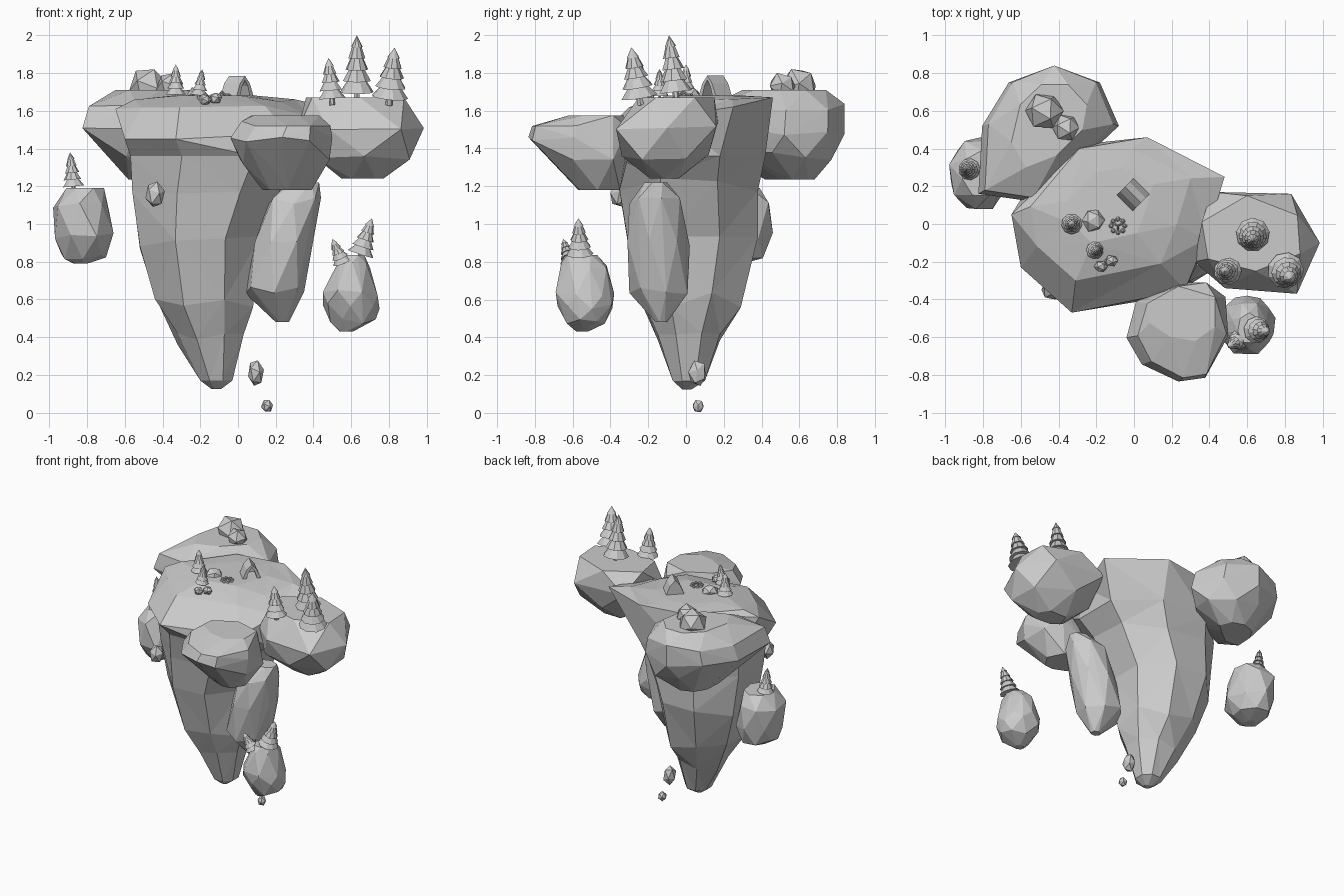
import bpy, bmesh, math, random
from mathutils import Matrix, Vector

random.seed(4)
cube = bpy.data.objects.get("Cube")
if cube:
    bpy.data.objects.remove(cube, do_unlink=True)

# One plain stone grey for everything
stone = bpy.data.materials.new("stone_grey")
stone.use_nodes = True
stone.diffuse_color = (0.6, 0.6, 0.6, 1)
shader = next(n for n in stone.node_tree.nodes if n.type == "BSDF_PRINCIPLED")
shader.inputs["Base Color"].default_value = stone.diffuse_color


def finish(name, bm):
    """Turn a bmesh into a flat shaded object."""
    bmesh.ops.recalc_face_normals(bm, faces=bm.faces)
    mesh = bpy.data.meshes.new(name)
    bm.to_mesh(mesh)
    bm.free()
    mesh.materials.append(stone)
    obj = bpy.data.objects.new(name, mesh)
    bpy.context.collection.objects.link(obj)
    return obj


def polygon(sides, turn):
    return [(math.cos(turn + math.tau * i / sides), math.sin(turn + math.tau * i / sides))
            for i in range(sides)]


def fit(outline, x0, x1, y0, y1):
    """Stretch a plan outline into a box."""
    xs, ys = zip(*outline)
    sx = (x1 - x0) / (max(xs) - min(xs))
    sy = (y1 - y0) / (max(ys) - min(ys))
    return [(x0 + (x - min(xs)) * sx, y0 + (y - min(ys)) * sy) for x, y in outline]


def rock(name, pattern, levels, outline=None):
    """Convex boulder; each level is z and a plan box, using corners (c) or mid-edges (m)."""
    corners = outline or polygon(7, 0.2)
    middles = [((a[0] + b[0]) / 2, (a[1] + b[1]) / 2)
               for a, b in zip(corners, corners[1:] + corners[:1])]
    bm = bmesh.new()
    for i, (kind, (z, *box)) in enumerate(zip(pattern, levels)):
        wobble = 0.02 if 0 < i < len(levels) - 1 else 0
        for x, y in fit(corners if kind == "c" else middles, *box):
            bm.verts.new((x, y, z + random.uniform(-wobble, wobble)))
    bmesh.ops.convex_hull(bm, input=bm.verts)
    loose = [v for v in bm.verts if not v.link_faces]
    bmesh.ops.delete(bm, geom=loose, context="VERTS")
    return finish(name, bm)


def pebble(name, x, y, z, rx, ry, rz):
    """Small faceted stone."""
    bm = bmesh.new()
    bmesh.ops.create_icosphere(bm, subdivisions=1, radius=1)
    tumble = Matrix.Rotation(random.uniform(0.3, 0.9), 3, Vector((1, 0.6, 0.3)))
    for v in bm.verts:
        p = tumble @ v.co * random.uniform(1, 1.12)
        v.co = Vector((x + p.x * rx, y + p.y * ry, z + p.z * rz))
    return finish(name, bm)


def cone(bm, low, high, r0, r1, sides, turn=0):
    """Tapered cylinder between two points."""
    axis = high - low
    place = (Matrix.Translation((low + high) / 2) @ axis.to_track_quat("Z", "Y").to_matrix().to_4x4()
             @ Matrix.Rotation(turn, 4, "Z"))
    bmesh.ops.create_cone(bm, cap_ends=True, segments=sides, radius1=r0, radius2=r1,
                          depth=axis.length, matrix=place)


def tree(name, base, tip, radius, tiers=5):
    """Pine of overlapping skirts on a short trunk."""
    base, tip = Vector(base), Vector(tip)
    bm = bmesh.new()
    cone(bm, base, base.lerp(tip, 0.3), radius * 0.2, radius * 0.15, 6)
    for i in range(tiers):
        t = 0.14 + 0.86 * i / tiers
        top = min(1, t + 0.86 / tiers * 1.15)
        r = radius * (1 - 0.66 * i / (tiers - 1))
        end = 0 if i == tiers - 1 else r * 0.5
        cone(bm, base.lerp(tip, t), base.lerp(tip, top), r, end, 9, i * 0.35)
    return finish(name, bm)


# Main island: plateau sloping to an uneven rim, then a body tapering to a point
rim = [(.48, .25, 1.62), (.07, .46, 1.67), (-.29, .4, 1.67), (-.65, .05, 1.61),
       (-.6, -.23, 1.45), (-.33, -.47, 1.45), (.27, -.35, 1.48), (.38, -.08, 1.57)]
plan = [(x, y) for x, y, z in rim]
body_levels = [
    (1.36, -.57, .36, -.4, .42), (1.2, -.56, .25, -.35, .38),
    (.9, -.52, .12, -.31, .38), (.6, -.44, .08, -.23, .29),
    (.38, -.32, .03, -.15, .18), (.17, -.2, -.03, -.07, .1),
    (.125, -.14, -.09, -.02, .03)]
plateau = [(x, y, 1.675 + (z - 1.675) * .25)
           for (x, y), (_, _, z) in zip(fit(plan, -.55, .3, -.3, .4), rim)]
summit = [(x, y, 1.68) for x, y in fit(plan, -.35, .1, -.1, .3)]
layers = [summit, plateau, rim]
for z, *box in body_levels:
    wobble = 0.05 if .3 < z < 1.3 else 0
    layers.append([(x, y, z + random.uniform(-wobble, wobble))
                   for x, y in fit(polygon(8, math.pi / 8), *box)])
bm = bmesh.new()
rings = [[bm.verts.new(p) for p in layer] for layer in layers]
for upper, lower in zip(rings, rings[1:]):
    for i in range(len(rim)):
        j = (i + 1) % len(rim)
        bm.faces.new((upper[i], upper[j], lower[j], lower[i]))
bm.faces.new(rings[0])
bm.faces.new(rings[-1])
bmesh.ops.triangulate(bm, faces=bm.faces)
finish("main_island", bm)

# Side lobes attached to the island
rock("back_lobe", "mccmc",
     [(1.71, -.65, -.25, .3, .74), (1.62, -.79, -.11, .14, .84), (1.49, -.825, -.08, .12, .84),
      (1.36, -.7, -.14, .2, .77), (1.235, -.58, -.3, .42, .68)],
     [(-.42, .84), (-.18, .75), (-.08, .52), (-.26, .35),
      (-.54, .12), (-.82, .16), (-.8, .52), (-.66, .75)])
rock("left_lobe", "mcmc",
     [(1.67, .36, .88, -.25, .15), (1.52, .32, .985, -.37, .17),
      (1.36, .38, .91, -.34, .12), (1.24, .55, .77, -.19, -.04)],
     [(.41, .17), (.83, .16), (.98, -.1), (.86, -.37), (.48, -.34), (.32, -.2)])
rock("front_lobe", "mccmc",
     [(1.575, .07, .43, -.62, -.33), (1.53, .02, .49, -.815, -.31), (1.44, -.04, .5, -.835, -.31),
      (1.33, .01, .485, -.7, -.31), (1.18, .13, .39, -.57, -.35)],
     [(.01, -.41), (.37, -.31), (.49, -.59), (.37, -.81),
      (.23, -.83), (.04, -.74), (-.04, -.6)])
rock("hanging_spur", "mcmcm",
     [(1.22, .27, .43, -.22, -.1), (1.12, .16, .44, -.3, -.03), (.9, .09, .4, -.31, .02),
      (.65, .04, .35, -.3, .01), (.48, .2, .27, -.16, -.1)])

# Floating islets and loose stones
rock("right_islet", "mcmcm",
     [(1.19, -.91, -.71, .15, .39), (1.1, -.98, -.69, .08, .44), (.94, -.97, -.66, .08, .46),
      (.83, -.94, -.7, .15, .41), (.79, -.87, -.8, .2, .3)])
rock("left_islet", "mcmcmc",
     [(.835, .55, .67, -.63, -.47), (.78, .52, .7, -.66, -.42), (.64, .45, .74, -.69, -.38),
      (.56, .45, .75, -.68, -.39), (.48, .49, .73, -.63, -.43), (.43, .54, .61, -.58, -.52)])
pebble("floating_stone_upper", -.44, -.35, 1.155, .052, .052, .068)
pebble("floating_stone_middle", .095, .06, .21, .043, .048, .068)
pebble("floating_stone_lower", .155, .065, .036, .03, .03, .034)

# Boulders resting on the ground
pebble("back_boulder_large", -.475, .6, 1.725, .1, .095, .1)
pebble("back_boulder_small", -.36, .51, 1.73, .07, .07, .07)
pebble("plateau_boulder", -.215, .02, 1.68, .06, .06, .045)
pebble("plateau_stone_a", -.175, -.225, 1.66, .035, .03, .03)
pebble("plateau_stone_b", -.12, -.195, 1.665, .035, .03, .03)

# Pines: base, tip, radius
pines = [
    ((.63, -.05, 1.65), (.63, -.09, 2.0), .09),
    ((.5, -.25, 1.63), (.48, -.25, 1.88), .074),
    ((.8, -.24, 1.63), (.83, -.29, 1.935), .098),
    ((-.33, 0, 1.66), (-.33, 0, 1.845), .055),
    ((-.21, -.14, 1.66), (-.19, -.14, 1.82), .047),
    ((-.87, .29, 1.17), (-.89, .29, 1.38), .058),
    ((.64, -.56, .81), (.71, -.57, 1.03), .072),
    ((.56, -.61, .78), (.5, -.65, .92), .052)]
for i, (base, tip, radius) in enumerate(pines):
    tree(f"pine_{i + 1}", base, tip, radius)

# Tent: thick A-frame shell, closed at the back, mouth to the front left
half = [(.065, 0), (.036, .07), (0, .11)]
outer = half + [(-w, h) for w, h in reversed(half[:-1])]
inner = [(w * .6, h * .8) for w, h in outer]
place = Matrix.Translation((-.005, .155, 1.675)) @ Matrix.Rotation(math.pi / 4, 4, "Z")
bm = bmesh.new()
strips = [[bm.verts.new(place @ Vector((w, d, h))) for w, h in shape]
          for shape, d in ((outer, .06), (outer, -.06), (inner, -.06), (inner, .05))]
for a, b in zip(strips, strips[1:]):
    for i in range(len(outer) - 1):
        bm.faces.new((a[i], a[i + 1], b[i + 1], b[i]))
bm.faces.new(strips[0])
bm.faces.new(strips[-1])
finish("tent", bm)

# Campfire: ring of stones around leaning logs
fire = Vector((-.085, -.01, 1.68))
for i, (x, y) in enumerate(polygon(8, 0)):
    pebble(f"fire_stone_{i + 1}", fire.x + x * .036, fire.y + y * .036, fire.z, .013, .013, .013)
bm = bmesh.new()
for x, y in polygon(3, 0.5):
    cone(bm, fire + Vector((x, y, 0)) * .022, fire + Vector((0, 0, .025)), .006, .004, 5)
finish("fire_logs", bm)
